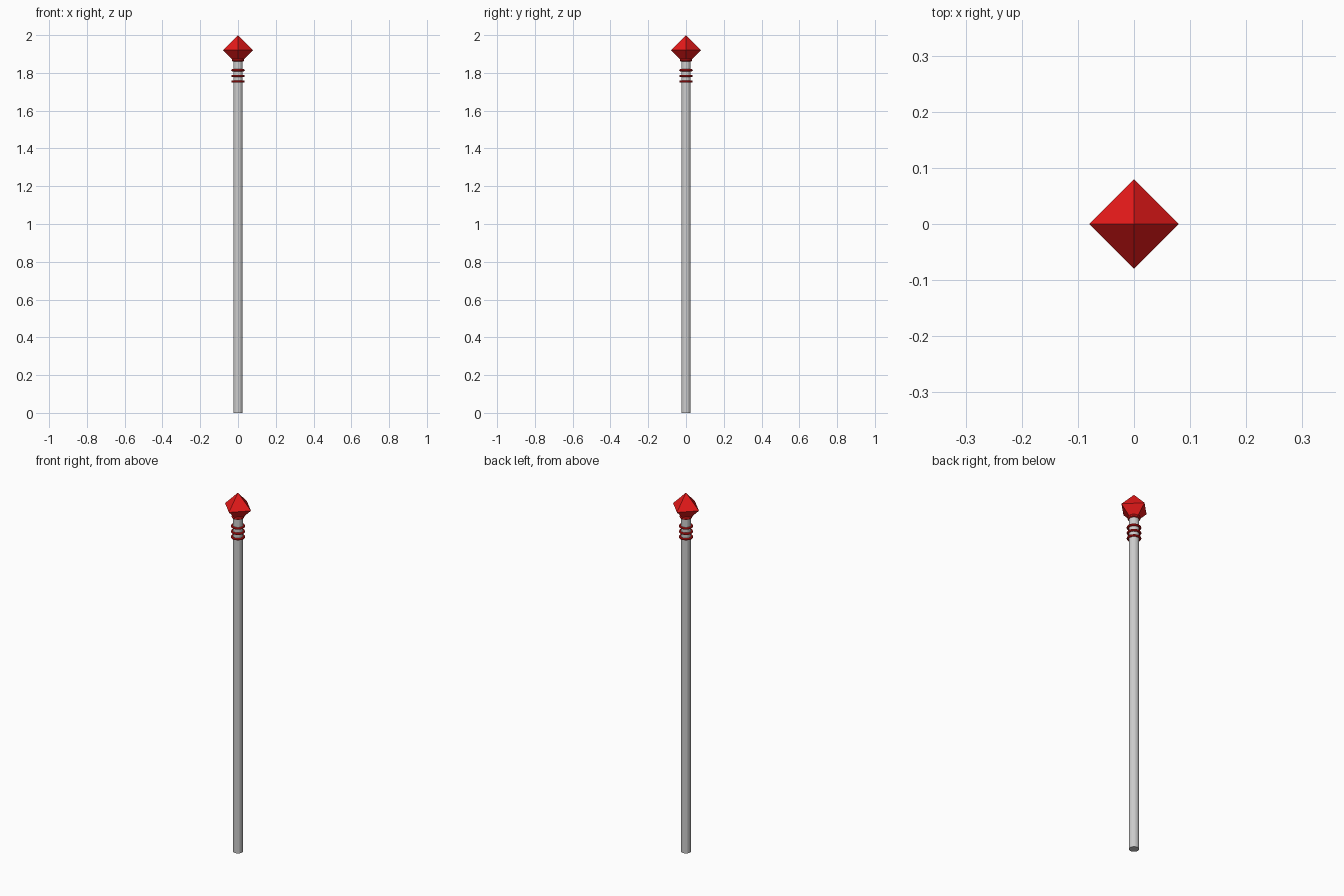
import bpy

if "Cube" in bpy.data.objects:
    bpy.data.objects.remove(bpy.data.objects["Cube"])

red = bpy.data.materials.new("red")
red.diffuse_color = (0.8, 0.01, 0.01, 1)
red.use_nodes = True
red.node_tree.nodes["Principled BSDF"].inputs["Base Color"].default_value = red.diffuse_color


def ring(name, z, major, minor):
    bpy.ops.mesh.primitive_torus_add(location=(0, 0, z), major_radius=major,
                                     minor_radius=minor, major_segments=24, minor_segments=8)
    ob = bpy.context.object
    ob.name = name
    ob.data.materials.append(red)
    bpy.ops.object.shade_smooth_by_angle()


# Shaft
bpy.ops.mesh.primitive_cylinder_add(vertices=16, radius=0.025, depth=1.88, location=(0, 0, 0.94))
bpy.context.object.name = "shaft"

# Decorative rings below the gem, and the collar it sits in
for i in range(3):
    ring(f"ring_{i + 1}", 1.754 + 0.03 * i, 0.03, 0.006)
ring("gem_collar", 1.868, 0.025, 0.008)

# Octahedral gem: two four-sided pyramids sharing a square girdle
g = 0.08
verts = [(g, 0, 0), (0, g, 0), (-g, 0, 0), (0, -g, 0), (0, 0, g), (0, 0, -g)]
faces = []
for i in range(4):
    j = (i + 1) % 4
    faces += [(i, j, 4), (j, i, 5)]
mesh = bpy.data.meshes.new("gem")
mesh.from_pydata(verts, [], faces)
mesh.materials.append(red)
gem = bpy.data.objects.new("gem", mesh)
gem.location.z = 1.92
bpy.context.collection.objects.link(gem)
